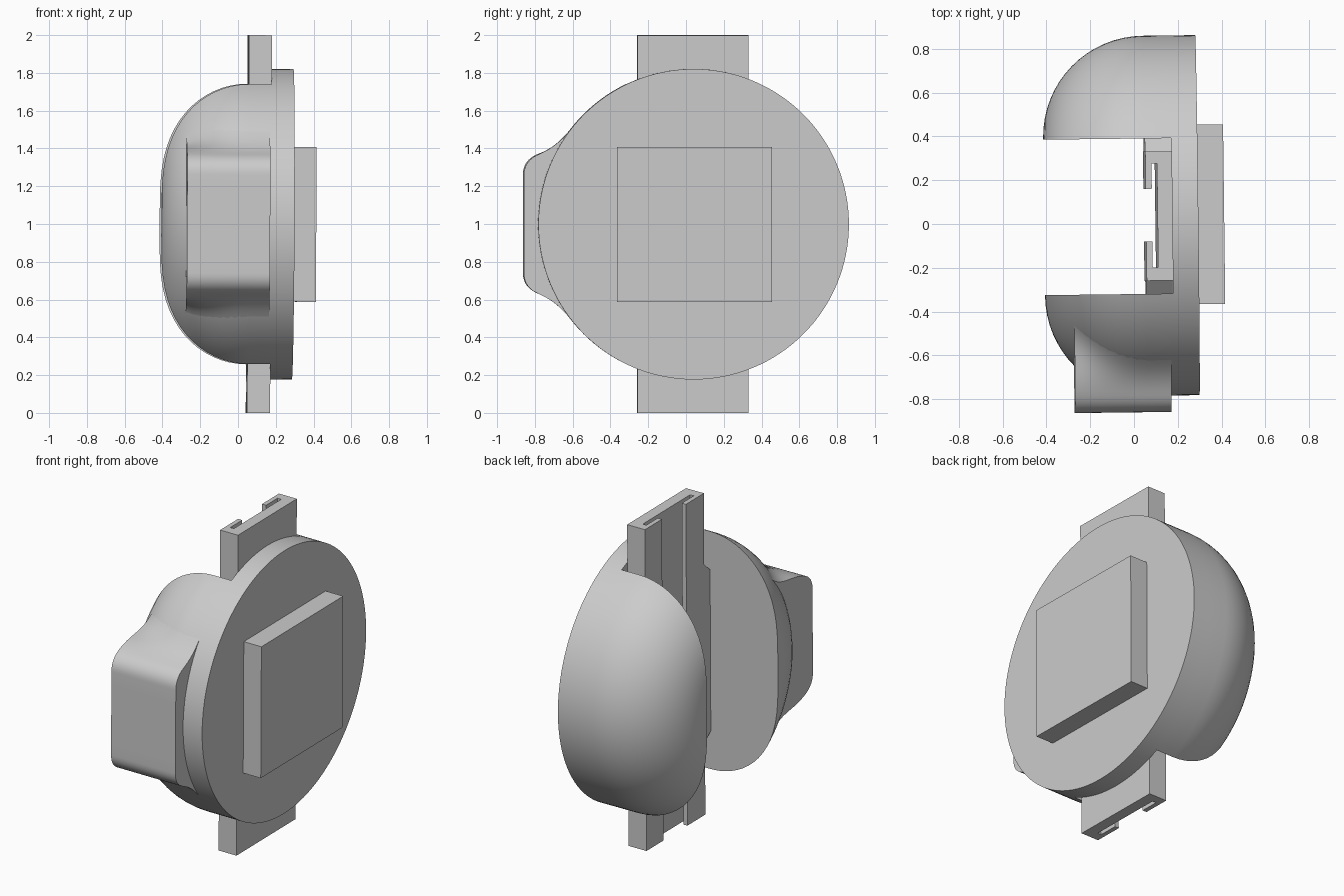
import bpy, bmesh, math
from mathutils import Matrix, Vector

if "Cube" in bpy.data.objects:
    bpy.data.objects.remove(bpy.data.objects["Cube"])

CY, CZ, R = 0.037, 1.0, 0.822      # axis of the round body
F = 0.46                           # edge rounding radius of the dome
# the whole model leans very slightly
TILT = (Matrix.Translation((0, 0, 1)) @ Matrix.Rotation(math.radians(0.7), 4, 'Z')
        @ Matrix.Rotation(math.radians(0.3), 4, 'Y') @ Matrix.Translation((0, 0, -1)))


def finish(name, bm, smooth=None):
    bmesh.ops.recalc_face_normals(bm, faces=bm.faces)
    bm.transform(TILT)
    me = bpy.data.meshes.new(name)
    bm.to_mesh(me)
    bm.free()
    ob = bpy.data.objects.new(name, me)
    bpy.context.collection.objects.link(ob)
    if smooth:
        bpy.ops.object.select_all(action='DESELECT')
        ob.select_set(True)
        bpy.context.view_layer.objects.active = ob
        bpy.ops.object.shade_smooth_by_angle(angle=math.radians(smooth))
    return ob


def loft(name, rings, smooth=None):
    """Skin closed rings of points and cap both ends."""
    bm = bmesh.new()
    vs = [[bm.verts.new(p) for p in ring] for ring in rings]
    n = len(vs[0])
    for a, b in zip(vs, vs[1:]):
        for i in range(n):
            bm.faces.new((a[i], a[(i + 1) % n], b[(i + 1) % n], b[i]))
    bm.faces.new(vs[0])
    bm.faces.new(vs[-1])
    return finish(name, bm, smooth)


def circle(x, r, n=128):
    return [(x, CY + r * math.cos(2 * math.pi * i / n), CZ + r * math.sin(2 * math.pi * i / n))
            for i in range(n)]


def dome_radius(x):
    d = min(0, x - 0.05)
    return R - F + math.sqrt(max(0, F * F - d * d))


# Backing disc and square plate
loft("backing_disc", [circle(0.17, R), circle(0.29, R)], 30)
loft("mount_plate", [[(x, y, z) for y, z in ((-0.37, 0.59), (0.45, 0.59), (0.45, 1.41), (-0.37, 1.41))]
                     for x in (0.285, 0.41)])

# Domed body, cut into two lobes either side of the strap slot
for name, y, sign in (("dome_lobe_back", 0.39, 1), ("dome_lobe_front", -0.32, -1)):
    bm = bmesh.new()
    rings = [circle(0.17, R)]
    for i in range(17):
        a = math.pi / 2 * i / 16
        rings.append(circle(0.05 - F * math.sin(a), R - F + F * math.cos(a)))
    vs = [[bm.verts.new(p) for p in ring] for ring in rings]
    for a, b in zip(vs, vs[1:]):
        for i in range(len(a)):
            j = (i + 1) % len(a)
            bm.faces.new((a[i], a[j], b[j], b[i]))
    bm.faces.new(vs[0])
    bm.faces.new(vs[-1])
    cut = bmesh.ops.bisect_plane(bm, geom=bm.verts[:] + bm.edges[:] + bm.faces[:], dist=1e-5,
                                 plane_co=(0, y, 0), plane_no=(0, sign, 0), clear_inner=True)
    edges = [e for e in bm.edges if e.is_boundary]
    bmesh.ops.holes_fill(bm, edges=edges, sides=0)
    finish(name, bm, 35)

# Side bump that fillets tangentially into the dome
rings = []
for k in range(13):
    x = -0.28 + 0.44 * k / 12
    r = dome_radius(x) - 0.002
    a = math.radians(40 + 6 * (R - r) / 0.15)
    half = [(-0.86, 0.27 * i / 3) for i in range(3)]
    for i in range(9):                                   # rounded corner
        t = i / 8
        half.append(tuple((1 - t) ** 2 * p + 2 * t * (1 - t) * q + t * t * s for p, q, s in
                          zip((-0.86, 0.26), (-0.86, 0.335), (-0.785, 0.368))))
    p0 = Vector((-0.785, 0.368))
    p3 = Vector((CY - r * math.cos(a), r * math.sin(a)))
    h = (p3 - p0).length * 0.4
    p1 = p0 + Vector((0.91, 0.4)) * h
    p2 = p3 - Vector((math.sin(a), math.cos(a))) * h
    for i in range(1, 15):                               # concave flank
        t = i / 14
        half.append(tuple(p0 * (1 - t) ** 3 + p1 * 3 * t * (1 - t) ** 2
                          + p2 * 3 * t * t * (1 - t) + p3 * t ** 3))
    rings.append([(x, y, CZ + z) for y, z in half]
                 + [(x, y, CZ - z) for y, z in reversed(half[1:])])
loft("side_bump", rings, 35)

# Slotted rail, a C-shaped channel open towards -x
rail = [(0.172, -0.26), (0.172, 0.33), (0.05, 0.33), (0.05, 0.16), (0.078, 0.16), (0.078, 0.275),
        (0.103, 0.275), (0.103, -0.2), (0.078, -0.2), (0.078, -0.08), (0.05, -0.08), (0.05, -0.26)]
loft("slotted_rail", [[(x, y, z) for x, y in rail] for z in (0, 2)])

# Chamfered shoulders filling the gap between rail and lobes
for name, inner, outer in (("rail_shoulder_back", 0.325, 0.392), ("rail_shoulder_front", -0.255, -0.322)):
    side = [(inner, 0.44), (outer, 0.5), (outer, 1.5), (inner, 1.56)]
    loft(name, [[(x, y, z) for y, z in side] for x in (0.051, 0.172)])
